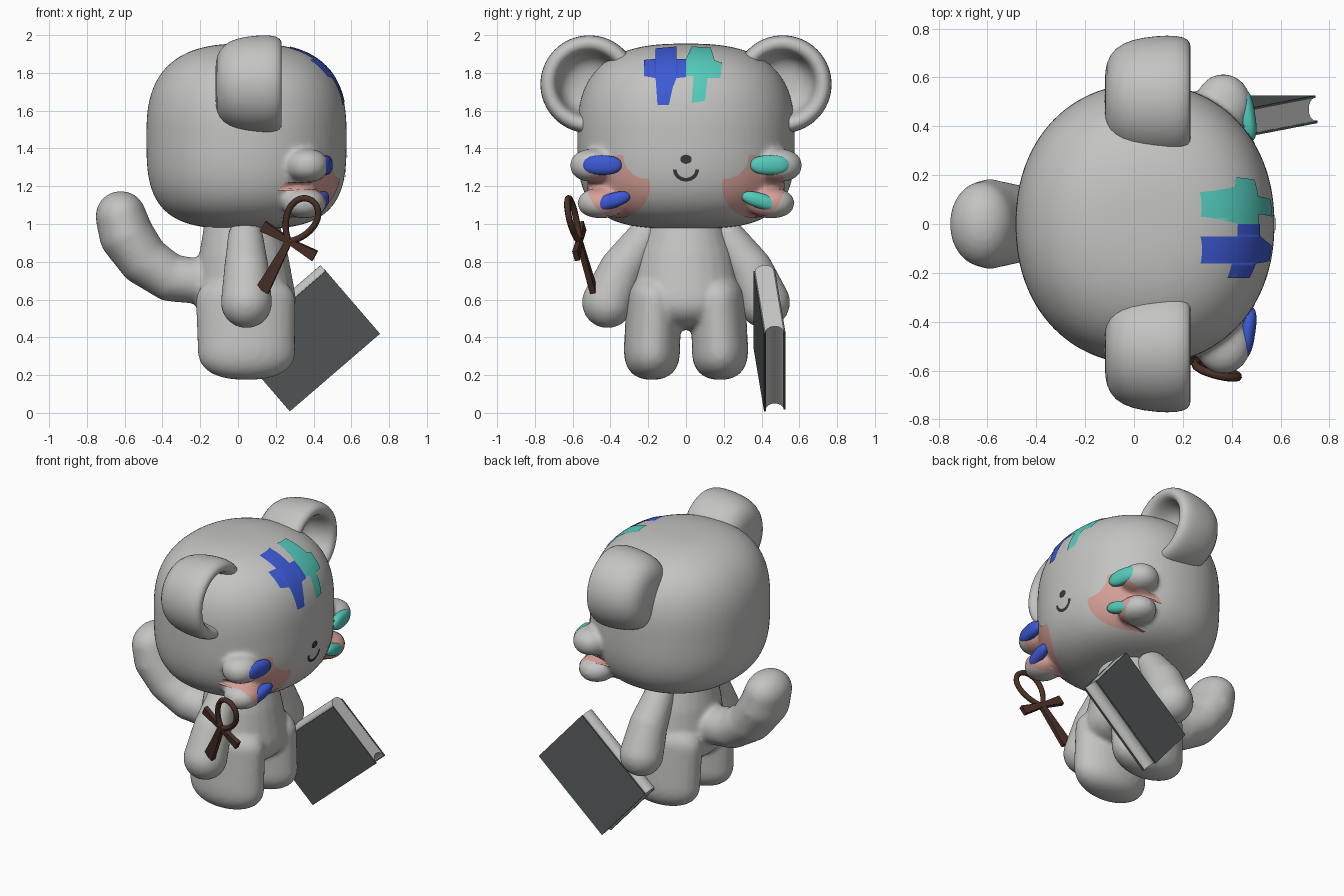
import bpy, bmesh, math
from mathutils import Vector, Matrix
from mathutils.bvhtree import BVHTree

cube = bpy.data.objects.get("Cube")
if cube:
    bpy.data.objects.remove(cube, do_unlink=True)


def material(name, r, g, b):
    m = bpy.data.materials.new(name)
    m.use_nodes = True
    m.diffuse_color = (r, g, b, 1)
    bsdf = next(n for n in m.node_tree.nodes if n.type == 'BSDF_PRINCIPLED')
    bsdf.inputs["Base Color"].default_value = (r, g, b, 1)
    bsdf.inputs["Roughness"].default_value = 0.7
    return m


GREY = material("soft grey", 0.55, 0.55, 0.54)
BLUE = material("royal blue", 0.045, 0.10, 0.65)
TEAL = material("teal", 0.09, 0.61, 0.51)
PINK = material("blush pink", 0.67, 0.35, 0.31)
BROWN = material("dark brown", 0.07, 0.03, 0.02)
SLATE = material("dark slate", 0.09, 0.10, 0.10)
DARK = material("charcoal", 0.04, 0.04, 0.04)


def finish(name, bm, mat, smooth=True):
    me = bpy.data.meshes.new(name)
    bm.to_mesh(me)
    bm.free()
    me.materials.append(mat)
    for p in me.polygons:
        p.use_smooth = smooth
    ob = bpy.data.objects.new(name, me)
    bpy.context.collection.objects.link(ob)
    return ob


def ball(bm, centre, radii, top=2.5, bottom=2.5, around=2.0, rot=None, u=32, v=20):
    """Rounded-box ellipsoid with separate top and bottom squareness."""
    for vert in bmesh.ops.create_uvsphere(bm, u_segments=u, v_segments=v, radius=1)["verts"]:
        d = vert.co
        n = top if d.z > 0 else bottom
        flat = (abs(d.x) ** around + abs(d.y) ** around) ** (n / around)
        p = d / (flat + abs(d.z) ** n) ** (1 / n) * 1.0
        p = Vector((p.x * radii[0], p.y * radii[1], p.z * radii[2]))
        vert.co = Vector(centre) + (rot @ p if rot else p)


def chain(bm, stops, steps=7, n=2.0):
    """Row of balls along a path; each stop is a centre and radii."""
    for (c0, r0), (c1, r1) in zip(stops, stops[1:]):
        for i in range(steps + 1):
            t = i / steps
            ball(bm, Vector(c0).lerp(Vector(c1), t), Vector(r0).lerp(Vector(r1), t), n, n, u=24, v=14)


def fuse(ob, voxel=0.014, rounds=10):
    m = ob.modifiers.new("fuse", 'REMESH')
    m.mode = 'VOXEL'
    m.voxel_size = voxel
    m.use_smooth_shade = True
    s = ob.modifiers.new("soften", 'SMOOTH')
    s.factor = 0.5
    s.iterations = rounds


def prism(name, outline, low, high, frame, mat):
    """Flat outline in the frame's first two axes, thick along the third."""
    bm = bmesh.new()
    face = bm.faces.new([bm.verts.new((a, b, low)) for a, b in outline])
    up = bmesh.ops.extrude_face_region(bm, geom=[face])["geom"]
    bmesh.ops.translate(bm, vec=(0, 0, high - low), verts=[g for g in up if isinstance(g, bmesh.types.BMVert)])
    bmesh.ops.recalc_face_normals(bm, faces=bm.faces)
    bm.transform(frame)
    return finish(name, bm, mat, False)


def frame_from(origin, first, second):
    a = Vector(first).normalized()
    n = a.cross(Vector(second)).normalized()
    b = n.cross(a)
    return Matrix.Translation(origin) @ Matrix((a, b, n)).transposed().to_4x4()


SIDES = ((-1, "blue_side", BLUE), (1, "teal_side", TEAL))

# Head with two soft cheek tufts on each side
bm = bmesh.new()
ball(bm, (0.045, 0, 1.465), (0.53, 0.575, 0.49), 2.7, 3.3, 2.15, u=72, v=48)
for s in (-1, 1):
    ball(bm, (0.365, s * 0.49, 1.31), (0.115, 0.125, 0.088), 2.2, 2.2)
    ball(bm, (0.35, s * 0.45, 1.11), (0.115, 0.125, 0.08), 2.2, 2.2)
head = finish("head", bm, GREY)
fuse(head)

# Torso, legs and tail in one soft body
bm = bmesh.new()
chain(bm, [((0.04, 0, 0.60), (0.267, 0.30, 0.16)), ((0.03, 0, 0.80), (0.24, 0.26, 0.16)),
           ((0.02, 0, 0.99), (0.20, 0.20, 0.12))], n=2.4)
for s in (-1, 1):
    chain(bm, [((0.045, s * 0.18, 0.34), (0.26, 0.15, 0.165)), ((0.04, s * 0.17, 0.58), (0.265, 0.145, 0.15))], n=2.5)
chain(bm, [((-0.15, 0, 0.69), (0.12, 0.13, 0.12)), ((-0.36, 0, 0.715), (0.125, 0.14, 0.125)),
           ((-0.50, 0, 0.81), (0.135, 0.165, 0.135)), ((-0.59, 0, 0.94), (0.145, 0.185, 0.145)),
           ((-0.62, 0, 1.04), (0.135, 0.175, 0.135))])
fuse(finish("body", bm, GREY))

# Arms
for s, side, _ in SIDES:
    bm = bmesh.new()
    chain(bm, [((0.04, s * 0.22, 0.93), (0.095,) * 3), ((0.045, s * 0.34, 0.76), (0.12,) * 3),
               ((0.045, s * 0.415, 0.585), (0.137,) * 3)])
    fuse(finish("arm_" + side, bm, GREY))

# Cupped ears, turned about the x axis
EAR = [(-0.12, 0.08), (-0.115, 0.15), (-0.08, 0.21), (-0.01, 0.245), (0.09, 0.26), (0.18, 0.262), (0.225, 0.245),
       (0.235, 0.215), (0.22, 0.18), (0.16, 0.168), (0.08, 0.15), (0.04, 0.10), (0.03, 0.04)]
for s, side, _ in SIDES:
    bm = bmesh.new()
    n = 32
    rings = [[bm.verts.new((x, s * 0.512 + r * math.cos(k * math.tau / n), 1.74 + r * math.sin(k * math.tau / n)))
              for k in range(n)] for x, r in EAR]
    for a, b in zip(rings, rings[1:]):
        for k in range(n):
            bm.faces.new((a[k], a[(k + 1) % n], b[(k + 1) % n], b[k]))
    bm.faces.new(rings[0])
    bm.faces.new(rings[-1])
    bmesh.ops.recalc_face_normals(bm, faces=bm.faces)
    ear = finish("ear_" + side, bm, GREY)
    ear.modifiers.new("round", 'SUBSURF').levels = 1

# Painted face details, wrapped on the front of the head
bpy.context.view_layer.update()
skin = BVHTree.FromObject(head, bpy.context.evaluated_depsgraph_get())


def decal(name, outline, mat, lift=0.005, step=0.012):
    bm = bmesh.new()
    bm.faces.new([bm.verts.new((0, y, z)) for y, z in outline])
    bmesh.ops.triangulate(bm, faces=bm.faces[:])
    for axis in (1, 2):
        values = [p[axis - 1] for p in outline]
        normal = Vector((0, axis == 1, axis == 2))
        for i in range(1, int((max(values) - min(values)) / step) + 1):
            bmesh.ops.bisect_plane(bm, geom=bm.verts[:] + bm.edges[:] + bm.faces[:],
                                   plane_co=normal * (min(values) + i * step), plane_no=normal)
    bm.normal_update()
    bmesh.ops.reverse_faces(bm, faces=[f for f in bm.faces if f.normal.x < 0])
    for v in bm.verts:
        hit, nor, _, _ = skin.ray_cast(Vector((2, v.co.y, v.co.z)), Vector((-1, 0, 0)))
        if hit is None:
            hit, nor, _, _ = skin.find_nearest(Vector((0.25, v.co.y, v.co.z)))
        v.co = hit + nor * lift
    return finish(name, bm, mat)


def oval(y, z, ry, rz, n=32):
    return [(y + ry * math.cos(k * math.tau / n), z + rz * math.sin(k * math.tau / n)) for k in range(n)]


decal("nose", oval(0, 1.343, 0.03, 0.024), DARK)
arc = [math.pi * (1 + k / 20) for k in range(21)]
decal("mouth", [(0.068 * math.cos(a), 1.288 + 0.062 * math.sin(a)) for a in arc]
      + [(0.049 * math.cos(a), 1.288 + 0.043 * math.sin(a)) for a in reversed(arc)], DARK)

BLUE_CROSS = [(-0.16, 1.925), (-0.05, 1.935), (-0.05, 1.87), (0, 1.87), (0, 1.775), (-0.05, 1.77), (-0.07, 1.72),
              (-0.09, 1.63), (-0.15, 1.63), (-0.16, 1.77), (-0.22, 1.78), (-0.22, 1.865), (-0.16, 1.87)]
TEAL_CROSS = [(0.03, 1.935), (0.13, 1.93), (0.145, 1.865), (0.19, 1.85), (0.18, 1.77), (0.11, 1.77), (0.1, 1.65),
              (0.03, 1.64), (0.04, 1.78), (0, 1.78), (0, 1.87), (0.03, 1.87)]
decal("forehead_cross_blue", BLUE_CROSS, BLUE)
decal("forehead_cross_teal", TEAL_CROSS, TEAL)

for s, side, mat in SIDES:
    # Blush circle with a round bite on its upper inner side
    bite = Vector((0.21, 1.36))
    blush = []
    for p in oval(0.355, 1.2, 0.165, 0.165, 48):
        d = Vector(p) - bite
        if d.length < 0.12:
            d = d.normalized() * 0.12
        blush.append((s * (bite.x + d.x), bite.y + d.y))
    decal("blush_" + side, blush, PINK, 0.003)
    # Raised coloured pads on the tufts
    bm = bmesh.new()
    turn = Matrix.Rotation(s * 0.15, 3, 'Z')
    ball(bm, (0.462, s * 0.445, 1.312), (0.034, 0.107, 0.052), 2.3, 2.3, 2.6, turn)
    ball(bm, (0.442, s * 0.395, 1.122), (0.036, 0.105, 0.04), 2.3, 2.3, 2.4,
         Matrix.Rotation(-s * 0.3, 3, 'X') @ turn)
    finish("cheek_pads_" + side, bm, mat)

# Looped cross held in one hand
cross = frame_from((0.27, -0.565, 0.91), (0.14, -0.075, 0.26), (0.28, -0.035, -0.16))
prism("looped_cross_shaft", [(0.01, -0.016), (0.01, 0.016), (-0.305, 0.036), (-0.305, -0.036)],
      -0.015, 0.015, cross, BROWN)
for s, side, _ in SIDES:
    prism("looped_cross_arm_" + side, [(-0.014, 0), (0.014, 0), (0.03, s * 0.16), (-0.03, s * 0.16)],
          -0.014, 0.014, cross, BROWN)
cu = bpy.data.curves.new("looped_cross_loop", 'CURVE')
cu.dimensions = '3D'
cu.bevel_depth = 0.017
cu.bevel_resolution = 2
sp = cu.splines.new('POLY')
sp.points.add(39)
sp.use_cyclic_u = True
for k, p in enumerate(sp.points):
    a = k * math.tau / 40
    p.co = (0.127 * (1 - math.cos(a)), 0.095 * math.sin(a) * math.sin(a / 2) ** 0.6, 0, 1)
cu.materials.append(BROWN)
loop = bpy.data.objects.new("looped_cross_loop", cu)
loop.matrix_world = cross
bpy.context.collection.objects.link(loop)

# Book with rounded spine, hollow fore-edge and dark covers
book = frame_from((0.355, 0.44, 0.397), (0.31, 0.06, -0.36), (0.48, 0, 0.41))
book = book @ Matrix.Rotation(math.pi / 2, 4, 'X')
bend = [math.pi * (k / 12 - 0.5) for k in range(13)]
section = [(-0.205 - 0.035 * math.cos(a), -0.048 * math.sin(a)) for a in bend]
section += [(0.235 - 0.045 * math.cos(a), 0.048 * math.sin(a)) for a in bend]
prism("book_pages", section, -0.313, 0.313, book, GREY)
for s, side, _ in SIDES:
    prism("book_cover_" + side, [(-0.205, s * 0.047), (0.237, s * 0.047), (0.237, s * 0.057), (-0.205, s * 0.057)],
          -0.315, 0.315, book, SLATE)
